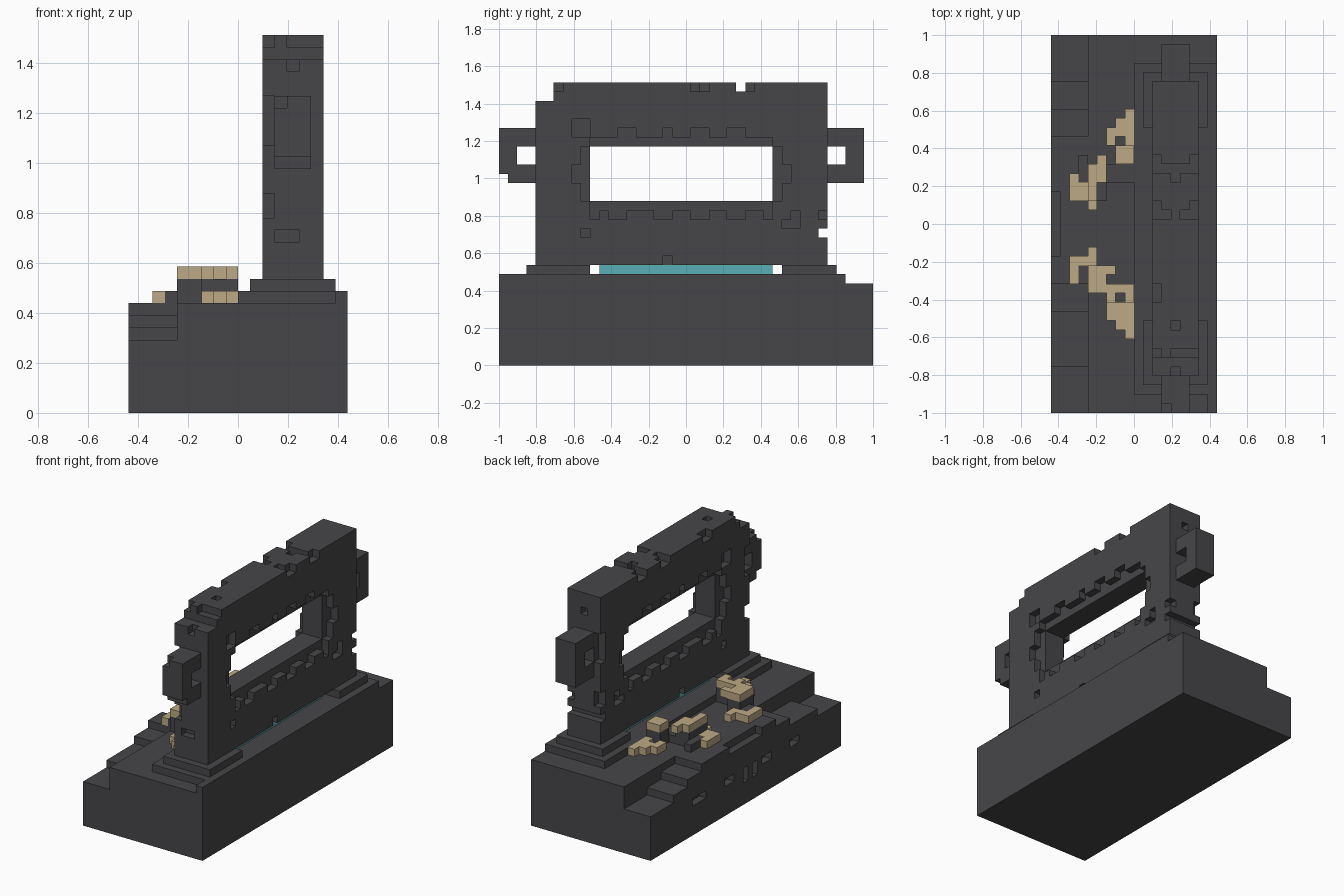
import bpy
import bmesh
from mathutils import Vector

cube = bpy.data.objects.get("Cube")
if cube:
    bpy.data.objects.remove(cube, do_unlink=True)

UNIT = 2 / 41                    # edge length of one block
ORIGIN = Vector((-9, -20.5, 0))  # block grid corner


def make_material(name, color):
    mat = bpy.data.materials.new(name)
    mat.use_nodes = True
    mat.diffuse_color = (*color, 1)
    bsdf = next(n for n in mat.node_tree.nodes if n.type == "BSDF_PRINCIPLED")
    bsdf.inputs["Base Color"].default_value = (*color, 1)
    bsdf.inputs["Roughness"].default_value = 0.9
    return mat


stone = make_material("dark_stone", (0.062, 0.062, 0.067))
bone = make_material("pale_bone", (0.51, 0.40, 0.24))
teal = make_material("teal_glow", (0.10, 0.43, 0.47))


def box(x, y, z):
    """Set of grid blocks inside three half-open ranges."""
    return {(i, j, k) for i in range(*x) for j in range(*y) for k in range(*z)}


def build(name, cells, mat):
    """Skin a set of blocks, keep only outer faces and merge flat regions."""
    bm = bmesh.new()
    corners = {}

    def vert(p):
        key = tuple(p)
        if key not in corners:
            corners[key] = bm.verts.new((Vector(key) + ORIGIN) * UNIT)
        return corners[key]

    for cell in sorted(cells):
        for axis in range(3):
            for side in (0, 1):
                near = list(cell)
                near[axis] += 2 * side - 1
                if tuple(near) in cells:
                    continue
                u, v = (axis + 1) % 3, (axis + 2) % 3
                loop = []
                for du, dv in ((0, 0), (1, 0), (1, 1), (0, 1)):
                    p = list(cell)
                    p[axis] += side
                    p[u] += du
                    p[v] += dv
                    loop.append(vert(p))
                bm.faces.new(loop if side else loop[::-1])
    bmesh.ops.dissolve_limit(bm, angle_limit=0.01, verts=bm.verts[:], edges=bm.edges[:])
    mesh = bpy.data.meshes.new(name)
    bm.to_mesh(mesh)
    bm.free()
    mesh.materials.append(mat)
    obj = bpy.data.objects.new(name, mesh)
    bpy.context.scene.collection.objects.link(obj)
    return obj


# Base with stairs climbing from both ends along one long edge
base = box((0, 18), (0, 41), (0, 9))
for y, top in (((0, 5), 6), ((5, 11), 7), ((11, 14), 8),
               ((30, 33), 8), ((33, 36), 7), ((36, 41), 6)):
    base -= box((0, 4), y, (top, 9))
base -= box((0, 1), (17, 24), (8, 9))
# Slots in the stair side
for y, z in (((29, 32), (4, 5)), ((23, 25), (4, 5)), ((20, 21), (3, 5)),
             ((18, 19), (3, 5)), ((15, 17), (4, 5)), ((9, 11), (4, 5))):
    base -= box((0, 1), y, z)
# Raised terrace under the gate and its rim
base |= box((9, 18), (2, 38), (9, 10)) | box((17, 18), (0, 38), (9, 10))
build("stepped_base", base, stone)

# Plinths under the two gate legs
build("front_plinth", box((10, 17), (3, 10), (10, 11)), stone)
build("back_plinth", box((10, 17), (31, 37), (10, 11)), stone)

# Gate wall with window
wall = box((11, 16), (4, 36), (11, 31))
wall -= box((11, 16), (10, 30), (18, 24))
wall -= box((11, 16), (4, 6), (29, 31))
wall -= box((11, 16), (26, 27), (30, 31))
wall -= box((11, 16), (35, 36), (14, 15))


def carve_sides(y, z):
    """Shallow cut on both broad faces."""
    global wall
    for x in (11, 15):
        wall -= box((x, x + 1), y, z)


# Recessed window frame
carve_sides((10, 30), (17, 25))
carve_sides((9, 10), (18, 24))
carve_sides((30, 31), (18, 24))
# Notches round the frame
for y in ((13, 15), (18, 19), (21, 23), (25, 27)):
    carve_sides(y, (25, 26))
for y in ((10, 11), (12, 14), (17, 19), (21, 23), (25, 27), (29, 30)):
    carve_sides(y, (16, 17))
for y in ((8, 9), (31, 32)):
    carve_sides(y, (20, 22))
# Weathering chips on the broad faces
for y, z in (((8, 10), (25, 27)), ((9, 10), (14, 15)), ((31, 33), (15, 16)),
             ((32, 33), (16, 17)), ((35, 36), (16, 17)), ((18, 19), (11, 12)),
             ((6, 7), (30, 31)), ((21, 23), (30, 31)), ((27, 28), (30, 31))):
    carve_sides(y, z)
# Chips on both end faces
for y in (4, 35):
    for x, z in (((11, 12), (22, 26)), ((11, 12), (16, 18)), ((12, 14), (14, 15)),
                 ((13, 14), (28, 29))):
        wall -= box(x, (y, y + 1), z)
# Chips in the top
for x, y in (((13, 14), (25, 26)), ((13, 14), (9, 10)), ((11, 12), (12, 14)),
             ((11, 13), (21, 22)), ((14, 16), (21, 22)), ((13, 15), (6, 7))):
    wall -= box(x, y, (30, 31))
build("gate_wall", wall, stone)

# Ring handles on the gate ends
front_handle = box((12, 15), (0, 4), (20, 26)) - box((12, 15), (2, 4), (22, 24))
front_handle -= box((12, 15), (0, 1), (20, 21)) | box((12, 13), (0, 1), (25, 26))
build("front_handle", front_handle, stone)
back_handle = box((12, 15), (36, 40), (20, 26)) - box((12, 15), (36, 38), (22, 24))
build("back_handle", back_handle, stone)

# Glowing strip in the gap below the wall
build("glow_strip", box((12, 15), (11, 30), (10, 11)), teal)

# Dark rocks carrying the upper bones
rocks = {
    "back_rock": box((4, 6), (23, 27), (9, 11)) | box((6, 9), (25, 27), (9, 10))
    | box((7, 9), (27, 29), (9, 11)) | box((3, 4), (25, 28), (9, 10)),
    "front_rock": box((4, 6), (13, 16), (9, 11)) | box((6, 9), (12, 14), (9, 11))
    | box((3, 4), (14, 16), (9, 10)) | box((7, 8), (12, 13), (9, 10)),
}
for name, cells in rocks.items():
    build(name, cells, stone)

# Bones lying on the ground and on the rocks
bones = {
    "back_ground_bone": box((8, 9), (29, 33), (9, 10)) | box((7, 8), (30, 32), (9, 10))
    | box((6, 7), (29, 31), (9, 10)),
    "back_inner_bone": box((2, 3), (23, 26), (9, 10)) | box((3, 4), (23, 25), (9, 10))
    | box((4, 5), (22, 23), (9, 10)),
    "back_upper_bone": box((5, 6), (25, 28), (11, 12)) | box((4, 5), (23, 27), (11, 12)),
    "back_outer_bone": box((7, 9), (27, 29), (11, 12)),
    "front_ground_bone": box((8, 9), (8, 12), (9, 10)) | box((7, 8), (9, 12), (9, 10))
    | box((6, 7), (10, 12), (9, 10)),
    "front_inner_bone": box((2, 3), (14, 17), (9, 10)) | box((3, 4), (16, 17), (9, 10))
    | box((4, 5), (16, 18), (9, 10)),
    "front_upper_bone": box((4, 6), (13, 16), (11, 12)) | box((6, 7), (12, 14), (11, 12))
    | box((6, 7), (15, 16), (11, 12)),
    "front_outer_bone": box((7, 9), (13, 14), (11, 12)) | box((8, 9), (12, 13), (11, 12)),
}
for name, cells in bones.items():
    build(name, cells, bone)
